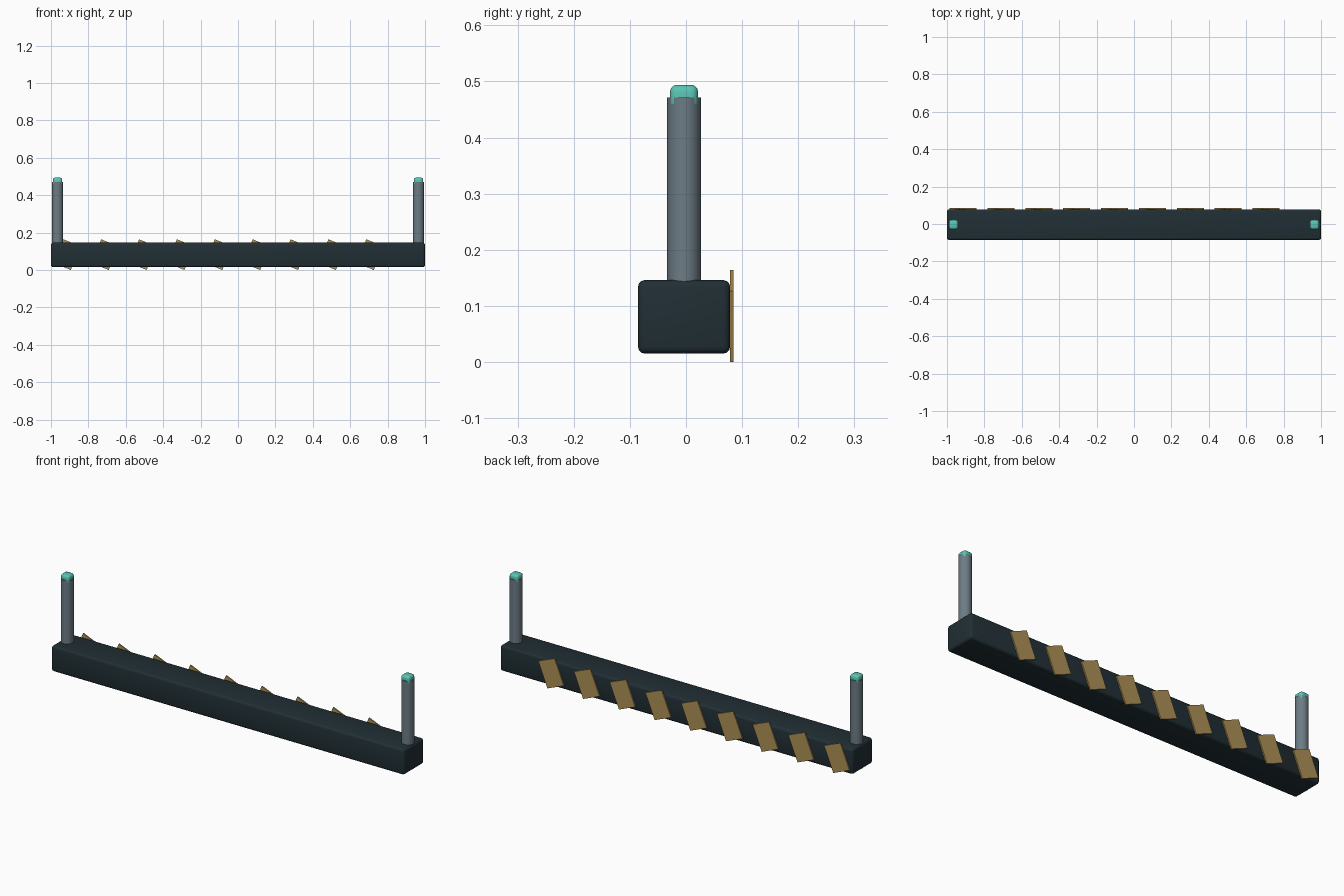
import bpy
import math

if "Cube" in bpy.data.objects:
    bpy.data.objects.remove(bpy.data.objects["Cube"])


def material(name, color):
    m = bpy.data.materials.new(name)
    m.diffuse_color = (*color, 1)
    m.use_nodes = True
    m.node_tree.nodes["Principled BSDF"].inputs["Base Color"].default_value = m.diffuse_color
    return m


DARK = material("dark_slate", (0.015, 0.028, 0.035))
STEEL = material("steel", (0.15, 0.20, 0.23))
GOLD = material("ochre", (0.42, 0.28, 0.09))
TEAL = material("teal", (0.10, 0.56, 0.45))


def finish(ob, name, mat, bevel=0.0, segments=3):
    ob.name = name
    ob.data.materials.append(mat)
    if bevel:
        mod = ob.modifiers.new("bevel", 'BEVEL')
        mod.width = bevel
        mod.segments = segments
        bpy.ops.object.modifier_apply(modifier=mod.name)
    bpy.ops.object.shade_smooth_by_angle(angle=math.radians(35))
    return ob


def box(name, loc, size, mat, bevel=0.0, tilt=0.0):
    bpy.ops.mesh.primitive_cube_add(size=1, location=loc)
    ob = bpy.context.object
    ob.scale = size
    bpy.ops.object.transform_apply(location=False, rotation=False, scale=True)
    ob.rotation_euler[1] = tilt
    return finish(ob, name, mat, bevel)


Y = -0.0035  # centre line of beam and posts

# Beam
box("beam", (0, Y, 0.0805), (2, 0.164, 0.131), DARK, 0.012)

# End posts with rounded caps
for side, x in (("left", -0.965), ("right", 0.965)):
    bpy.ops.mesh.primitive_cylinder_add(vertices=20, radius=0.03, depth=0.455,
                                        location=(x, Y, 0.2435))
    finish(bpy.context.object, side + "_post", STEEL)
    box(side + "_post_cap", (x, Y, 0.4715), (0.05, 0.05, 0.045), TEAL, 0.012)

# Slanted hazard stripes along the back
for i in range(9):
    box(f"stripe_{i + 1}", (-0.914 + 0.2025 * i, 0.0818, 0.0822),
        (0.0995, 0.0064, 0.1365), GOLD, tilt=math.radians(22.4))
